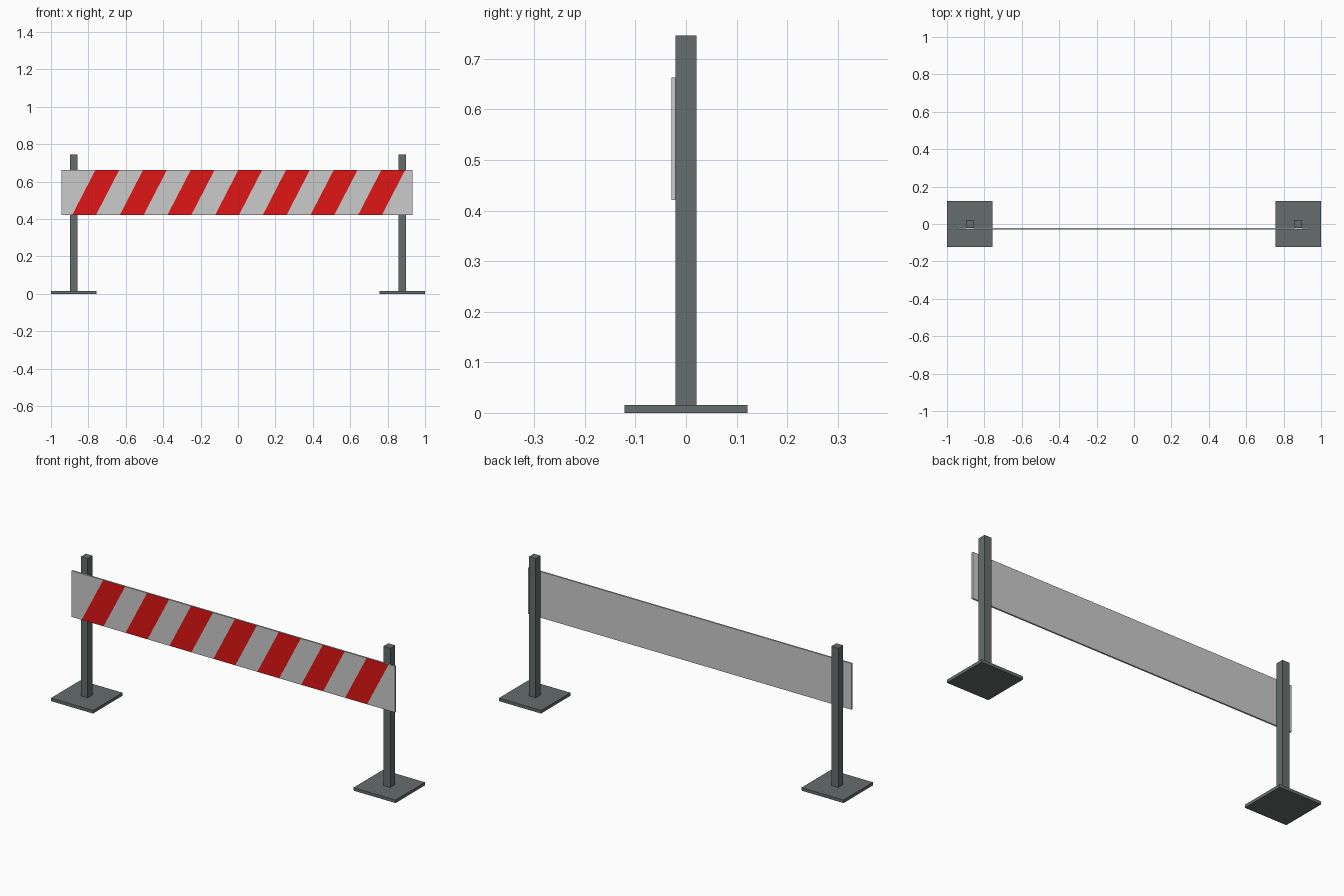
import bpy, bmesh
from mathutils import Vector

if "Cube" in bpy.data.objects:
    bpy.data.objects.remove(bpy.data.objects["Cube"])


def material(name, rgb):
    m = bpy.data.materials.new(name)
    m.diffuse_color = (*rgb, 1)
    m.use_nodes = True
    m.node_tree.nodes["Principled BSDF"].inputs["Base Color"].default_value = m.diffuse_color
    return m


def box(name, lo, hi, mats):
    lo, hi = Vector(lo), Vector(hi)
    bm = bmesh.new()
    bmesh.ops.create_cube(bm, size=1)
    for v in bm.verts:
        v.co = (lo + hi) / 2 + v.co * (hi - lo)
    me = bpy.data.meshes.new(name)
    bm.to_mesh(me)
    bm.free()
    for m in mats:
        me.materials.append(m)
    ob = bpy.data.objects.new(name, me)
    bpy.context.collection.objects.link(ob)
    return ob


metal = material("dark_metal", (0.13, 0.155, 0.15))
white = material("board_white", (0.8, 0.8, 0.8))
red = material("stripe_red", (0.75, 0.008, 0.008))

# Posts standing on square foot plates
for side, x in (("left", -0.878), ("right", 0.878)):
    box(f"{side}_foot_plate", (x - 0.122, -0.122, 0), (x + 0.122, 0.122, 0.016), [metal])
    box(f"{side}_post", (x - 0.02, -0.0205, 0.016), (x + 0.02, 0.0205, 0.746), [metal])

# Warning board on the front of the posts
Z0, Z1 = 0.421, 0.663
board = box("warning_board", (-0.945, -0.029, Z0), (0.932, -0.0205, Z1), [white, red])

# Slanted stripes: slice only the front face, then paint every other strip
START, WIDTH, SKEW, COUNT = -0.887, 0.1274, 0.125, 7
bm = bmesh.new()
bm.from_mesh(board.data)
normal = Vector((Z1 - Z0, 0, -SKEW))


def front_faces():
    bm.normal_update()
    return [f for f in bm.faces if f.normal.y < -0.9]


for i in range(COUNT * 2):
    faces = front_faces()
    geom = {g for f in faces for g in (f, *f.edges, *f.verts)}
    bmesh.ops.bisect_plane(bm, geom=list(geom), dist=1e-5,
                           plane_co=(START + i * WIDTH, 0, Z0), plane_no=normal)
strips = sorted(front_faces(), key=lambda f: f.calc_center_median().x)
for f in strips[1::2]:
    f.material_index = 1
bm.to_mesh(board.data)
bm.free()
